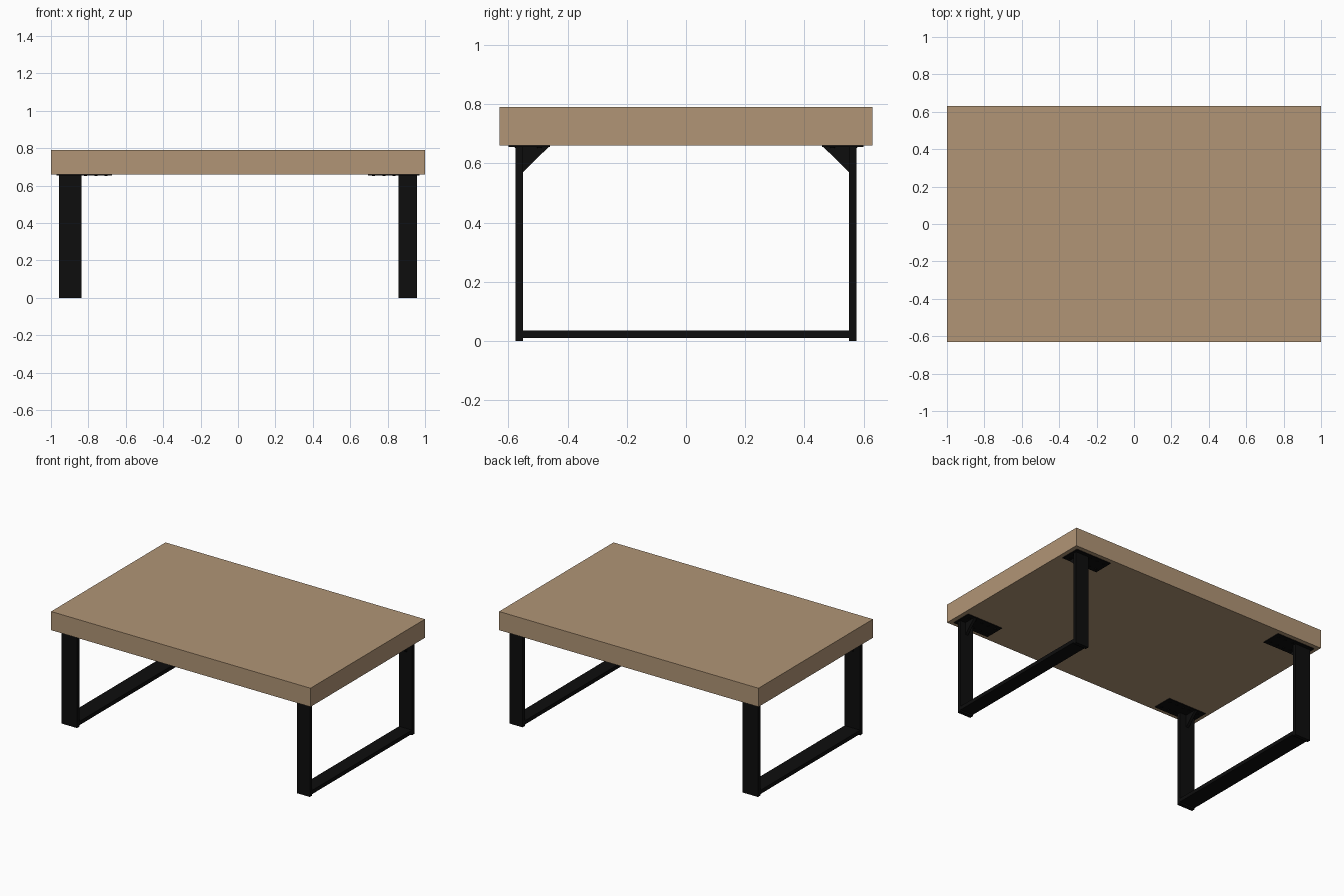
import bpy, bmesh, math
from mathutils import Matrix

if "Cube" in bpy.data.objects:
    bpy.data.objects.remove(bpy.data.objects["Cube"])


def material(name, rgb):
    m = bpy.data.materials.new(name)
    m.diffuse_color = (*rgb, 1)
    m.use_nodes = True
    m.node_tree.nodes["Principled BSDF"].inputs["Base Color"].default_value = m.diffuse_color
    return m


WOOD = material("light_wood", (0.44, 0.30, 0.18))
BLACK = material("black_steel", (0.004, 0.004, 0.004))


def finish(name, bm, mat):
    bmesh.ops.recalc_face_normals(bm, faces=bm.faces[:])
    me = bpy.data.meshes.new(name)
    bm.to_mesh(me)
    bm.free()
    me.materials.append(mat)
    ob = bpy.data.objects.new(name, me)
    bpy.context.collection.objects.link(ob)
    return ob


def box(name, mat, x, y, z):
    bm = bmesh.new()
    size = [b - a for a, b in (x, y, z)]
    mid = [(a + b) / 2 for a, b in (x, y, z)]
    bmesh.ops.create_cube(bm, size=1, matrix=Matrix.Translation(mid) @ Matrix.Diagonal((*size, 1)))
    return finish(name, bm, mat)


def mirror_y(ob):
    mod = ob.modifiers.new("front_and_back", 'MIRROR')
    mod.use_axis = (False, True, False)
    mod.use_clip = False


# Table top
TOP_Z = 0.66
box("table_top", WOOD, (-1, 1), (-0.63, 0.63), (TOP_Z, 0.79))


def leg_frame(side, sign, x_in, x_out, plate_in):
    def span(a, b):
        return tuple(sorted((sign * a, sign * b)))

    # Upright flat legs and the floor bar joining them
    mirror_y(box(side + "_leg", BLACK, span(x_in, x_out), (0.55, 0.576), (0, TOP_Z)))
    box(side + "_floor_bar", BLACK, span(x_in, x_out), (-0.55, 0.55), (0.01, 0.036))

    # Mounting plate under the top
    mirror_y(box(side + "_mounting_plate", BLACK, span(plate_in, 0.97), (0.46, 0.60), (0.655, TOP_Z)))

    # Triangular gusset between leg and plate
    bm = bmesh.new()
    xm = sign * (x_in + x_out) / 2
    profile = [(0.55, 0.57), (0.55, 0.656), (0.463, 0.656)]
    face = bm.faces.new([bm.verts.new((xm - 0.01, y, z)) for y, z in profile])
    ext = bmesh.ops.extrude_face_region(bm, geom=[face])["geom"]
    bmesh.ops.translate(bm, vec=(0.02, 0, 0), verts=[v for v in ext if isinstance(v, bmesh.types.BMVert)])
    mirror_y(finish(side + "_gusset", bm, BLACK))

    # Low screw heads on the plate
    bm = bmesh.new()
    spots = [(plate_in + dx, y) for dx in (0.03, 0.085, 0.14) for y in (0.49, 0.57)]
    spots += [(x_in + 0.025, 0.495), (x_out - 0.025, 0.495)]
    for x, y in spots:
        bmesh.ops.create_cone(bm, cap_ends=True, segments=12, radius1=0.007, radius2=0.009, depth=0.004,
                              matrix=Matrix.Translation((sign * x, y, 0.6535)))
    mirror_y(finish(side + "_screws", bm, BLACK))


leg_frame("left", -1, 0.838, 0.958, 0.675)
leg_frame("right", 1, 0.857, 0.957, 0.695)
